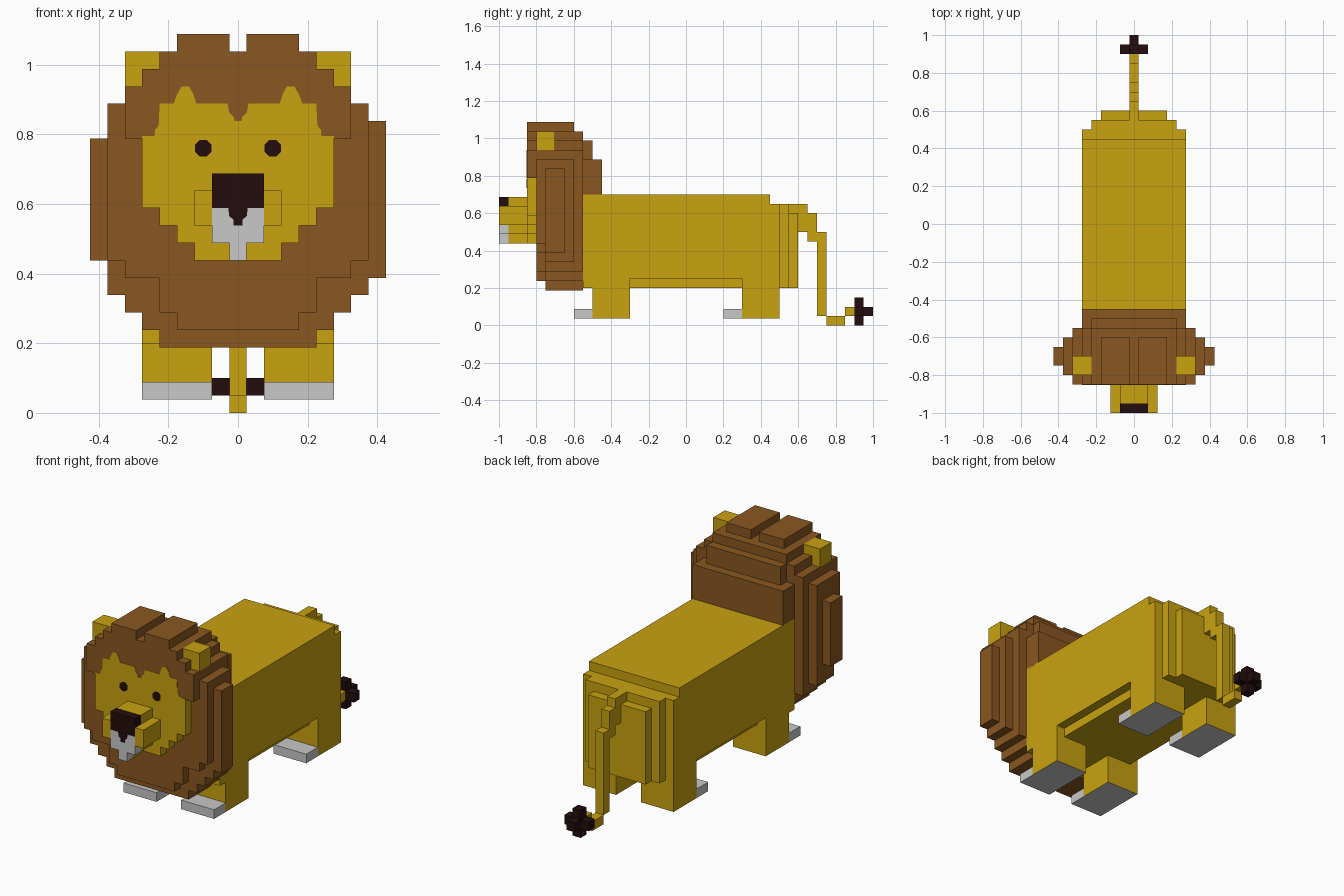
import bpy, bmesh, math
from mathutils import Vector

if "Cube" in bpy.data.objects:
    bpy.data.objects.remove(bpy.data.objects["Cube"])

S = 0.05          # block size
HEAD_Z = 0.038    # the head's block grid sits a little off the body's


def material(name, rgb):
    m = bpy.data.materials.new(name)
    m.diffuse_color = (*rgb, 1)
    m.use_nodes = True
    m.node_tree.nodes["Principled BSDF"].inputs["Base Color"].default_value = m.diffuse_color
    return m


GOLD = material("gold fur", (0.578, 0.361, 0.005))
BROWN = material("brown mane", (0.254, 0.095, 0.0144))
DARK = material("dark brown", (0.017, 0.004, 0.004))
GREY = material("pale grey", (0.578, 0.578, 0.578))


def finish(name, bm, mats):
    me = bpy.data.meshes.new(name)
    bm.to_mesh(me)
    bm.free()
    for m in mats:
        me.materials.append(m)
    ob = bpy.data.objects.new(name, me)
    bpy.context.collection.objects.link(ob)
    return ob


def cells(boxes, z_off, mirror=True):
    """Grid cells filled by boxes (x0, x1, y0, y1, z0, z1), mirrored in x."""
    out = set()
    for x0, x1, y0, y1, z0, z1 in boxes:
        for i in range(round((x0 + .025) / S), round((x1 + .025) / S)):
            for j in range(round(y0 / S), round(y1 / S)):
                for k in range(round((z0 - z_off) / S), round((z1 - z_off) / S)):
                    out.add((i, j, k))
                    if mirror:
                        out.add((-i, j, k))
    return out


def blocks(name, boxes, mat, z_off=0.0, extra=(), cut=()):
    """Outer skin of a union of blocks, coplanar faces merged."""
    fill = (cells(boxes, z_off) | cells(extra, z_off, False)) - cells(cut, z_off)
    bm = bmesh.new()
    verts = {}
    for c in fill:
        for axis in range(3):
            for side in (0, 1):
                n = list(c)
                n[axis] += 2 * side - 1
                if tuple(n) in fill:
                    continue
                u, v = (axis + 1) % 3, (axis + 2) % 3
                loop = []
                for a, b in ((0, 0), (1, 0), (1, 1), (0, 1)):
                    p = list(c)
                    p[axis] += side
                    p[u] += a
                    p[v] += b
                    key = tuple(p)
                    if key not in verts:
                        verts[key] = bm.verts.new((key[0] * S - .025, key[1] * S,
                                                   key[2] * S + z_off))
                    loop.append(verts[key])
                bm.faces.new(loop if side else loop[::-1])
    bmesh.ops.dissolve_limit(bm, angle_limit=0.01, verts=bm.verts[:], edges=bm.edges[:])
    return finish(name, bm, [mat])


def box(name, x0, x1, y0, y1, z0, z1, mat, sole=None):
    """Plain box; the underside may take a second material."""
    bm = bmesh.new()
    bmesh.ops.create_cube(bm, size=1)
    for v in bm.verts:
        v.co = Vector(((x0 + x1) / 2 + v.co.x * (x1 - x0),
                       (y0 + y1) / 2 + v.co.y * (y1 - y0),
                       (z0 + z1) / 2 + v.co.z * (z1 - z0)))
    bm.normal_update()
    if sole:
        for f in bm.faces:
            f.material_index = int(f.normal.z < -0.5)
    return finish(name, bm, [mat, sole] if sole else [mat])


def plate(name, pts, y, mat, thick=0.002):
    """Thin painted plate facing -y from (x, z) points."""
    bm = bmesh.new()
    f = bm.faces.new([bm.verts.new((x, y, z)) for x, z in pts])
    r = bmesh.ops.extrude_face_region(bm, geom=[f])
    for v in r["geom"]:
        if isinstance(v, bmesh.types.BMVert):
            v.co.y -= thick
    bmesh.ops.recalc_face_normals(bm, faces=bm.faces[:])
    return finish(name, bm, [mat])


def sym(h, *rest):
    return (-h, h, *rest)


# Body with narrower belly and stepped rump
blocks("body", [
    sym(.275, -.55, .45, .25, .70),
    sym(.275, -.55, -.30, .20, .25),
    sym(.275, .30, .50, .20, .65),
    sym(.225, -.30, .30, .20, .25),
    sym(.225, .50, .55, .20, .65),
    sym(.175, .55, .60, .20, .60)], GOLD)

# Legs and paws
for side, s in (("left", -1), ("right", 1)):
    xa, xb = sorted((s * .075, s * .275))
    for pos, y in (("front", -.50), ("back", .30)):
        box(f"{side}_{pos}_leg", xa, xb, y, y + .2, .038, .20, GOLD, GREY)
        box(f"{side}_{pos}_paw", xa, xb, y - .1, y, .038, .088, GREY)

# Tail and tuft
blocks("tail", [
    sym(.025, .55, .60, .60, .65),
    sym(.025, .60, .65, .50, .65),
    sym(.025, .65, .70, .45, .60),
    sym(.025, .70, .75, .05, .50),
    sym(.025, .75, .85, .00, .05),
    sym(.025, .85, .90, .05, .10)], GOLD)
blocks("tail_tuft", [
    sym(.025, .90, .95, .00, .15),
    sym(.075, .90, .95, .05, .10),
    sym(.025, .95, 1.0, .05, .10)], DARK)

# Mane: front fringe, rounded rings, then the crest at the back
blocks("mane", [
    sym(.325, -.85, -.80, .788, .938),
    sym(.275, -.85, -.55, .938, .988),
    sym(.225, -.85, -.55, .988, 1.038),
    sym(.175, -.85, -.60, 1.038, 1.088),
    sym(.175, -.80, -.75, .238, .288),
    sym(.225, -.80, -.75, .288, .388),
    sym(.325, -.80, -.75, .388, .438),
    sym(.375, -.80, -.60, .438, .888),
    sym(.225, -.75, -.55, .188, .238),
    sym(.275, -.75, -.55, .238, .288),
    sym(.325, -.75, -.55, .288, .938),
    sym(.325, -.80, -.75, .888, .938),
    sym(.375, -.75, -.60, .338, .438),
    sym(.425, -.75, -.65, .438, .788),
    sym(.225, -.55, -.50, .888, .988),
    sym(.275, -.55, -.45, .688, .888)],
    BROWN, HEAD_Z,
    extra=[(.375, .425, -.75, -.65, .388, .838)],
    cut=[sym(.025, -.85, -.60, 1.038, 1.088)])

# Ears
for side, s in (("left", -1), ("right", 1)):
    xa, xb = sorted((s * .225, s * .325))
    box(f"{side}_ear", xa, xb, -.80, -.70, .938, 1.038, GOLD)

# Face, with its painted brow running up onto the mane
blocks("face", [
    sym(.275, -.85, -.80, .588, .788),
    sym(.225, -.85, -.80, .538, .588),
    sym(.175, -.85, -.80, .488, .538),
    sym(.125, -.85, -.80, .438, .488)], GOLD, HEAD_Z)
half = [(.275, .788), (.275, .795), (.24, .795), (.238, .813), (.228, .825), (.225, .888),
        (.185, .888), (.175, .915), (.162, .937), (.14, .937), (.128, .915),
        (.12, .888), (.03, .888), (.025, .862), (.012, .85), (.010, .838)]
plate("brow", half + [(-x, z) for x, z in reversed(half)], -.85, GOLD)

# Eyes
for side, s in (("left", -1), ("right", 1)):
    plate(f"{side}_eye", [(s * .1 + .026 * math.cos(math.pi * (i + .5) / 4),
                           .76 + .026 * math.sin(math.pi * (i + .5) / 4))
                          for i in range(8)], -.85, DARK)

# Muzzle, nose and chin
blocks("muzzle", [
    sym(.075, -.95, -.85, .488, .688),
    sym(.025, -.95, -.85, .438, .488),
    (.075, .125, -1.0, -.85, .538, .638)], GOLD, HEAD_Z)
blocks("nose", [sym(.075, -1.0, -.95, .588, .688)], DARK, HEAD_Z)
blocks("chin", [
    sym(.075, -1.0, -.95, .488, .588),
    sym(.025, -1.0, -.95, .438, .488)], GREY, HEAD_Z)
plate("nose_tip", [(-.028, .588), (-.025, .565), (-.013, .555), (-.013, .538),
                   (.013, .538), (.013, .555), (.025, .565), (.028, .588)],
      -1.0, DARK, 0.001)
